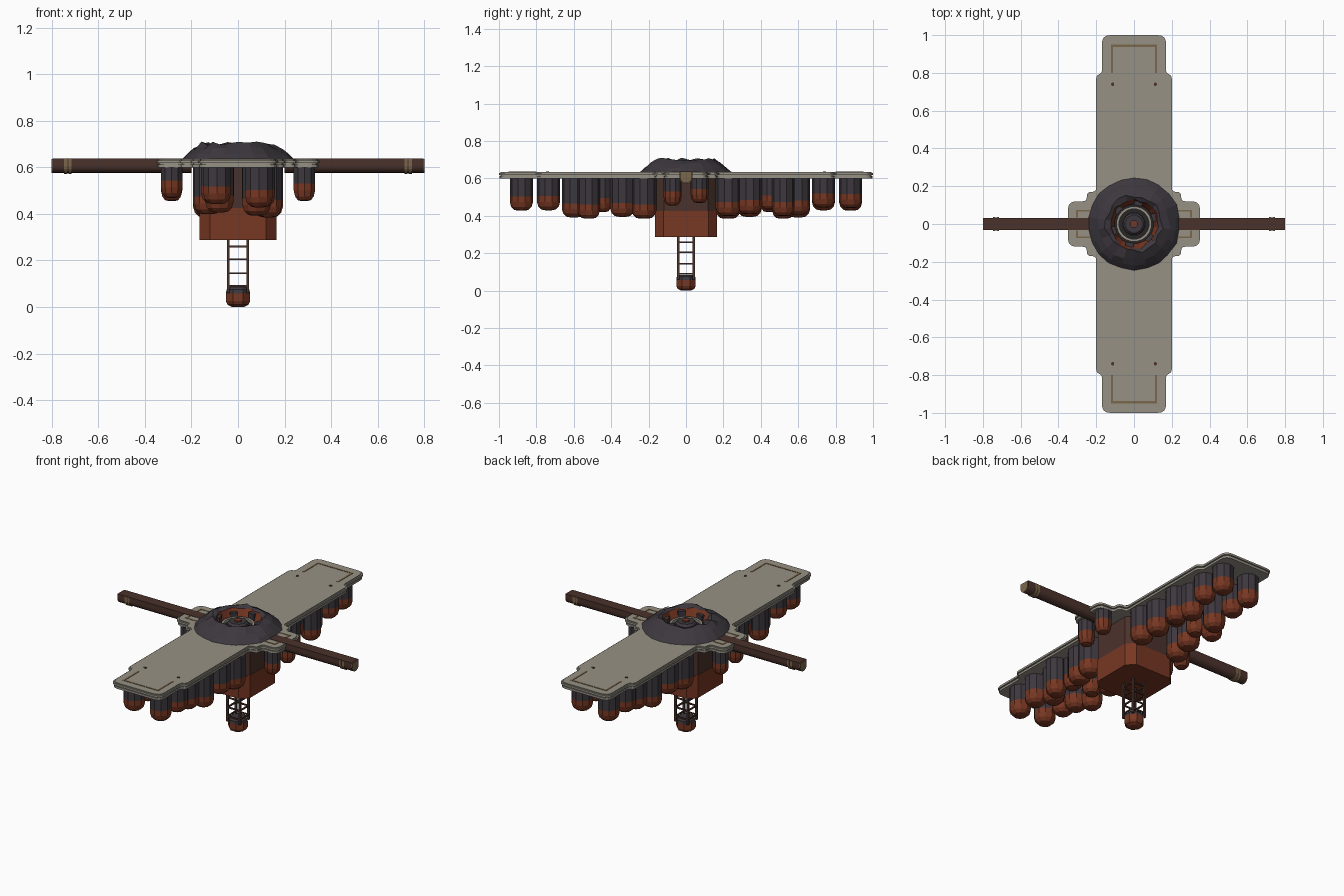
import bpy, bmesh, math, random
from mathutils import Vector

random.seed(4)
if "Cube" in bpy.data.objects:
    bpy.data.objects.remove(bpy.data.objects["Cube"])


def material(name, r, g, b):
    m = bpy.data.materials.new(name)
    m.use_nodes = True
    m.diffuse_color = (r, g, b, 1)
    m.node_tree.nodes["Principled BSDF"].inputs["Base Color"].default_value = (r, g, b, 1)
    return m


stone = material("pale stone", 0.305, 0.285, 0.235)
slate = material("dark slate", 0.046, 0.039, 0.048)
rust = material("rust red", 0.185, 0.038, 0.016)
brown = material("dark brown", 0.071, 0.032, 0.024)
tan = material("tan", 0.2, 0.135, 0.07)
black = material("charcoal", 0.02, 0.018, 0.018)


def finish(name, bm, *mats):
    bmesh.ops.recalc_face_normals(bm, faces=bm.faces)
    mesh = bpy.data.meshes.new(name)
    bm.to_mesh(mesh)
    bm.free()
    for m in mats:
        mesh.materials.append(m)
    ob = bpy.data.objects.new(name, mesh)
    bpy.context.collection.objects.link(ob)
    return ob


def box(name, lo, hi, mat, turn=0):
    bm = bmesh.new()
    bmesh.ops.create_cube(bm, size=1)
    lo, hi = Vector(lo), Vector(hi)
    for v in bm.verts:
        v.co = v.co * (hi - lo) + (lo + hi) / 2
    ob = finish(name, bm, mat)
    ob.rotation_euler.z = turn
    return ob


def prism(name, outline, z0, z1, mat, axis="z"):
    """Extrude an outline along z or x."""
    bm = bmesh.new()
    place = (lambda a, b: (a, b, z0)) if axis == "z" else (lambda a, b: (z0, a, b))
    bm.faces.new([bm.verts.new(place(a, b)) for a, b in outline])
    out = bmesh.ops.extrude_face_region(bm, geom=bm.faces[:])
    step = (0, 0, z1 - z0) if axis == "z" else (z1 - z0, 0, 0)
    bmesh.ops.translate(bm, vec=step, verts=[g for g in out["geom"] if isinstance(g, bmesh.types.BMVert)])
    return finish(name, bm, mat)


def lathe(name, profile, sides, mats, rule=None, at=(0, 0), jitter=None, closed=False):
    """Turn a (radius, height) profile around z."""
    bm = bmesh.new()
    rings = []
    for i, (r, z) in enumerate(profile):
        j = jitter[i] if jitter else 0
        ring = []
        for k in range(sides):
            a = math.tau * (k + 0.5) / sides
            rr = r + random.uniform(-j, j)
            ring.append(bm.verts.new((at[0] + rr * math.cos(a), at[1] + rr * math.sin(a),
                                      z + random.uniform(-j, j) * 0.7)))
        rings.append(ring)
    pairs = list(zip(rings, rings[1:] + rings[:1])) if closed else list(zip(rings, rings[1:]))
    for n, (a, b) in enumerate(pairs):
        for k in range(sides):
            f = bm.faces.new((a[k], a[k - 1], b[k - 1], b[k]))
            f.material_index = rule(n) if rule else 0
    if not closed:
        bm.faces.new(rings[0]).material_index = rule(0) if rule else 0
        bm.faces.new(rings[-1]).material_index = rule(len(pairs) - 1) if rule else 0
    return finish(name, bm, *mats)


def deck_outline(d):
    """Stepped cross outline with every corner rounded by its own radius."""
    q = [(0.17, 1, 0.045), (0.17, 0.8, 0.014), (0.2, 0.785, 0.016), (0.2, 0.17, 0.022),
         (0.25, 0.17, 0.024), (0.25, 0.12, 0.022), (0.35, 0.12, 0.045)]
    q = [(x - d, y - d, r) for x, y, r in q]
    right = q + [(x, -y, r) for x, y, r in reversed(q)]
    loop = right + [(-x, -y, r) for x, y, r in right]
    points = []
    for i, (x, y, r) in enumerate(loop):
        c = Vector((x, y))
        a = c + (Vector(loop[i - 1][:2]) - c).normalized() * r
        b = c + (Vector(loop[(i + 1) % len(loop)][:2]) - c).normalized() * r
        for k in range(5):
            t = k / 4
            points.append(tuple(a * (1 - t) ** 2 + c * 2 * t * (1 - t) + b * t * t))
    return points


# Deck in layers with a shallow groove and a stepped rim
prism("deck_lower", deck_outline(0.004), 0.6, 0.613, stone)
prism("deck_groove", deck_outline(0.009), 0.612, 0.619, stone)
prism("deck_upper", deck_outline(0), 0.618, 0.63, stone)
prism("deck_top", deck_outline(0.007), 0.629, 0.635, stone)

# Line trims and bolts on the deck
for s in (-1, 1):
    def trim(name, x0, x1, y0, y1):
        box(name, (x0, min(y0 * s, y1 * s), 0.633), (x1, max(y0 * s, y1 * s), 0.637), tan)
    trim("end_trim", -0.121, 0.121, 0.938, 0.949)
    for t in (-1, 1):
        trim("side_trim", t * 0.116 - 0.005, t * 0.116 + 0.005, 0.8, 0.938)
        lathe("deck_bolt", [(0.009, 0.63), (0.009, 0.638)], 8, [brown], at=(t * 0.113, s * 0.74))
        trim("wing_trim", t * 0.265 - 0.032, t * 0.265 + 0.032, 0.066, 0.075)
        trim("wing_end_trim", t * 0.302 - 0.005, t * 0.302 + 0.005, 0.035, 0.075)


# Cross beams: flat top, rounded underside
def half_round(r, top):
    return [(r * math.cos(math.pi * k / 8), top - 0.029 - (r - 0.001) * math.sin(math.pi * k / 8))
            for k in range(9)] + [(-r, top), (r, top)]


for s in (-1, 1):
    prism("beam", half_round(0.033, 0.637), s * 0.2, s * 0.796, brown, axis="x")
    prism("beam_cap", half_round(0.031, 0.635), s * 0.79, s * 0.8, tan, axis="x")
    for x in (0.721, 0.739):
        prism("beam_band", half_round(0.036, 0.635), s * (x - 0.007), s * (x + 0.007), tan, axis="x")

# Hanging pods: (x, y, bottom, radius)
pods = [(0.09, 0.88, 0.428, 0.062), (0.1, 0.735, 0.43, 0.062), (0.08, 0.6, 0.392, 0.064),
        (0.13, 0.52, 0.385, 0.06), (0.07, 0.45, 0.42, 0.055), (0.11, 0.34, 0.395, 0.066),
        (0.13, 0.225, 0.385, 0.066), (0.285, 0.072, 0.455, 0.048)]
for x, y, low, r in pods:
    for s in (-1, 1):
        for t in (-1, 1):
            z = low + 0.014 * (s * t > 0)
            profile = [(r, 0.602), (r, z + 0.075), (r, z + 0.045), (r * 0.88, z + 0.02),
                       (r * 0.62, z + 0.004), (r * 0.3, z)]
            lathe("pod", profile, 10, [slate, rust], lambda n: int(n > 0), (t * x, s * y))


# Central block with chamfered corners
def chamfered(w, c):
    q = [(w, w - c), (w - c, w)]
    return q + [(-y, x) for x, y in q] + [(-x, -y) for x, y in q] + [(y, -x) for x, y in q]


prism("core_block", chamfered(0.166, 0.045), 0.287, 0.425, rust)
prism("core_neck", chamfered(0.163, 0.045), 0.42, 0.605, brown)

# Lattice tower with a cup at its foot
for s in (-1, 1):
    for t in (-1, 1):
        box("tower_post", (s * 0.042 - 0.006, t * 0.042 - 0.006, 0.06),
            (s * 0.042 + 0.006, t * 0.042 + 0.006, 0.295), brown)
    for z in (0.09, 0.145, 0.205, 0.26):
        box("tower_rung", (-0.042, s * 0.042 - 0.004, z - 0.004), (0.042, s * 0.042 + 0.004, z + 0.004), brown)
        box("tower_rung", (s * 0.042 - 0.004, -0.042, z - 0.004), (s * 0.042 + 0.004, 0.042, z + 0.004), brown)
lathe("tower_foot", [(0.042, 0.085), (0.053, 0.075), (0.056, 0.058), (0.056, 0.025), (0.048, 0.01), (0.028, 0)],
      8, [slate, rust], lambda n: int(n > 1))

# Jagged crater with a rust inner wall
lathe("crater", [(0.247, 0.632), (0.222, 0.655), (0.19, 0.68), (0.148, 0.701), (0.128, 0.692), (0.104, 0.636)],
      22, [slate, rust], lambda n: int(n == 4), jitter=[0.004, 0.006, 0.01, 0.014, 0.008, 0], closed=True)

# Broken slabs, ring and hub inside the crater
for k in range(6):
    box("crater_slab", (0.1, -0.022, 0.634), (0.122, 0.022, 0.675 + 0.01 * (k % 2)),
        slate, (k + 0.3) * math.tau / 6)
lathe("inner_ring", [(0.094, 0.634), (0.094, 0.655), (0.08, 0.655), (0.08, 0.634)], 20, [stone], closed=True)
lathe("pit_floor", [(0.108, 0.634), (0.108, 0.638)], 20, [black])
lathe("hub", [(0.06, 0.636), (0.06, 0.66), (0.048, 0.672)], 12, [slate])
lathe("hub_cap", [(0.021, 0.67), (0.021, 0.68)], 8, [rust])
